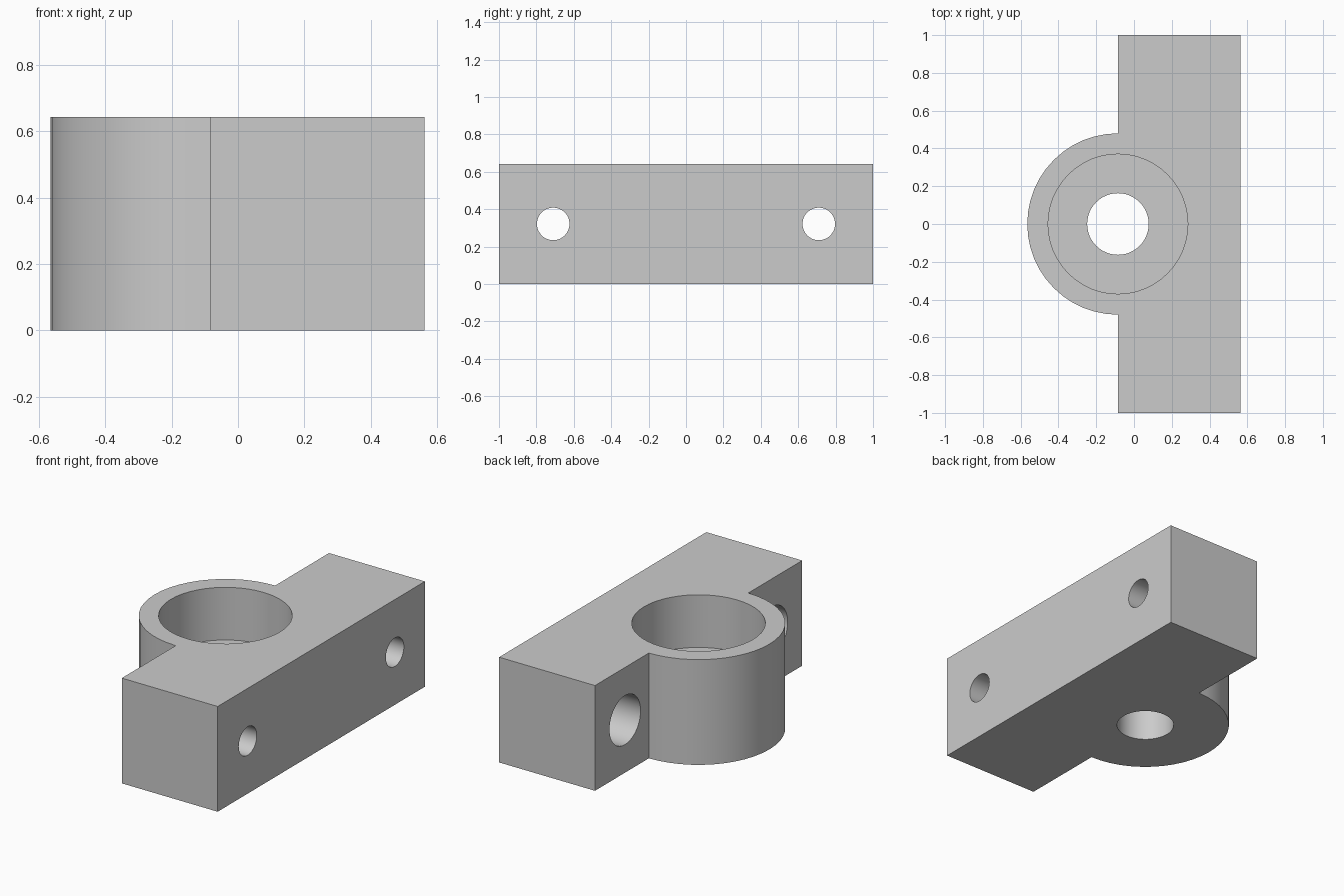
import bpy, bmesh, math

cube = bpy.data.objects.get("Cube")
if cube:
    bpy.data.objects.remove(cube, do_unlink=True)

HEIGHT = 0.643
FACE_X, BACK_X = -0.085, 0.563    # slab faces; the boss is centred on FACE_X
BOSS_R = 0.48
SEGMENTS = 48

grey = bpy.data.materials.new("plain grey")
grey.use_nodes = True
colour = (0.6, 0.6, 0.6, 1)
grey.diffuse_color = colour
grey.node_tree.nodes["Principled BSDF"].inputs["Base Color"].default_value = colour


def extruded_block(name, outline, height):
    """Extrude a flat outline upward into a solid."""
    bm = bmesh.new()
    face = bm.faces.new([bm.verts.new((x, y, 0)) for x, y in outline])
    top = bmesh.ops.extrude_face_region(bm, geom=[face])["geom"]
    bmesh.ops.translate(bm, vec=(0, 0, height),
                        verts=[v for v in top if isinstance(v, bmesh.types.BMVert)])
    bmesh.ops.recalc_face_normals(bm, faces=bm.faces)
    mesh = bpy.data.meshes.new(name)
    bm.to_mesh(mesh)
    bm.free()
    obj = bpy.data.objects.new(name, mesh)
    bpy.context.collection.objects.link(obj)
    mesh.materials.append(grey)
    return obj


def drill(obj, radius, start, end, axis):
    """Cut a round hole along x or z between two coordinates."""
    centre = list(axis)
    i = centre.index(None)
    centre[i] = (start + end) / 2
    bpy.ops.mesh.primitive_cylinder_add(
        vertices=SEGMENTS, radius=radius, depth=end - start, location=centre,
        rotation=(0, math.pi / 2 if i == 0 else 0, 0))
    cutter = bpy.context.object
    cutter.hide_render = True
    cutter.data.materials.append(grey)
    cut = obj.modifiers.new("hole", 'BOOLEAN')
    cut.operation, cut.solver, cut.object = 'DIFFERENCE', 'EXACT', cutter
    bpy.context.view_layer.objects.active = obj
    bpy.ops.object.modifier_apply(modifier=cut.name)
    bpy.data.objects.remove(cutter, do_unlink=True)


# Slab with a half-round boss, as one outline
arc = [math.pi / 2 + math.pi * k / (SEGMENTS // 2) for k in range(SEGMENTS // 2 + 1)]
outline = [(BACK_X, -1), (BACK_X, 1), (FACE_X, 1)]
outline += [(FACE_X + BOSS_R * math.cos(a), BOSS_R * math.sin(a)) for a in arc]
outline += [(FACE_X, -1)]
bracket = extruded_block("mounting_bracket", outline, HEIGHT)

# Bearing pocket and the through hole in its floor
drill(bracket, 0.37, HEIGHT / 2, HEIGHT + 0.1, (FACE_X, 0, None))
drill(bracket, 0.163, -0.1, HEIGHT, (FACE_X, 0, None))

# Counterbored screw holes through both wings
for side in (-1, 1):
    axis = (None, side * 0.71, HEIGHT / 2)
    drill(bracket, 0.087, FACE_X - 0.1, BACK_X + 0.1, axis)
    drill(bracket, 0.15, FACE_X - 0.1, FACE_X + 0.38, axis)

# Smooth round walls, sharp corners
bpy.ops.object.select_all(action='DESELECT')
bracket.select_set(True)
bpy.context.view_layer.objects.active = bracket
bpy.ops.object.shade_smooth_by_angle(angle=math.radians(30))
